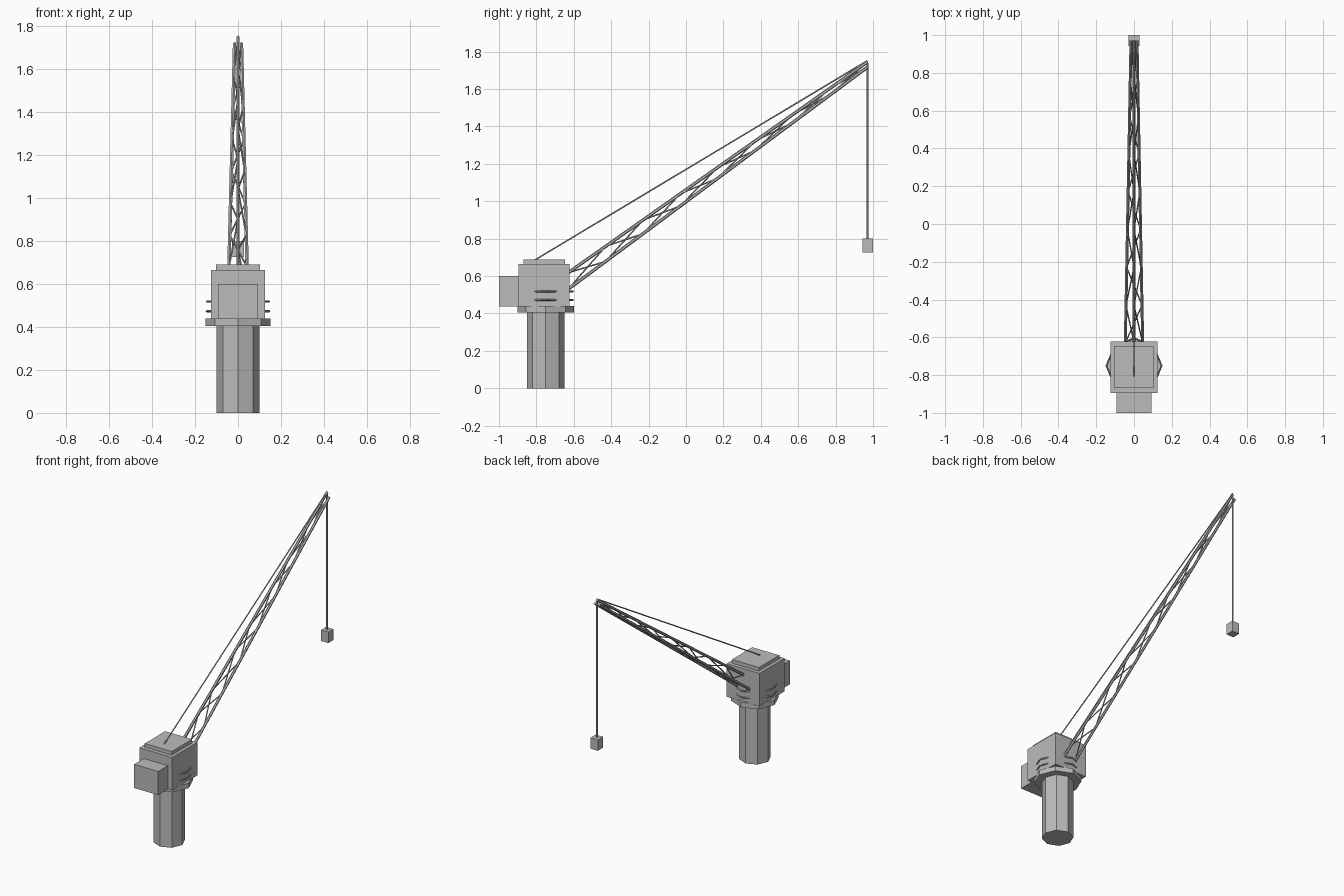
import bpy
from math import pi
from mathutils import Vector

old = bpy.data.objects.get("Cube")
if old:
    bpy.data.objects.remove(old, do_unlink=True)

# Single grey paint
grey = bpy.data.materials.new("crane_grey")
grey.use_nodes = True
paint = (0.5, 0.5, 0.5, 1)
grey.diffuse_color = paint
grey.node_tree.nodes["Principled BSDF"].inputs["Base Color"].default_value = paint

BASE_Y = -0.75


def finish(name):
    obj = bpy.context.object
    obj.name = name
    obj.data.materials.append(grey)
    return obj


def box(name, lo, hi):
    lo, hi = Vector(lo), Vector(hi)
    bpy.ops.mesh.primitive_cube_add(size=1, location=(lo + hi) / 2)
    bpy.context.object.scale = hi - lo
    return finish(name)


def tube(name, a, b, radius, sides=6):
    a, b = Vector(a), Vector(b)
    d = b - a
    bpy.ops.mesh.primitive_cylinder_add(
        vertices=sides, radius=radius, depth=d.length, location=(a + b) / 2,
        rotation=d.to_track_quat("Z", "Y").to_euler())
    return finish(name)


# Pedestal and slewing collar
for name, r, z0, z1 in (("pedestal", 0.1, 0, 0.41), ("slewing_collar", 0.15, 0.405, 0.44)):
    bpy.ops.mesh.primitive_cylinder_add(
        vertices=8, radius=r, depth=z1 - z0, location=(0, BASE_Y, (z0 + z1) / 2))
    finish(name)

# Thin octagonal rails poking out around the cab
for i, z in enumerate((0.473, 0.518)):
    bpy.ops.mesh.primitive_torus_add(
        major_segments=8, minor_segments=4, major_radius=0.146, minor_radius=0.005,
        location=(0, BASE_Y, z))
    finish(f"rail_ring_{i + 1}")

# Machinery house, roof plate and counterweight
box("machinery_house", (-0.125, -0.895, 0.437), (0.125, -0.622, 0.665))
box("roof_plate", (-0.103, -0.868, 0.66), (0.103, -0.647, 0.69))
box("counterweight", (-0.092, -1, 0.437), (0.092, -0.89, 0.6))

# Boom: triangular truss of three tapering chords
CHORDS = {
    "top": (Vector((0, -0.63, 0.618)), Vector((0, 0.97, 1.745))),
    "left": (Vector((0.046, -0.63, 0.53)), Vector((0.016, 0.97, 1.717))),
    "right": (Vector((-0.046, -0.63, 0.53)), Vector((-0.016, 0.97, 1.717))),
}
for side, (a, b) in CHORDS.items():
    tube(f"boom_chord_{side}", a, b, 0.009)

# Zigzag lacing on each face of the truss
BAYS = 8
for first, second in (("left", "top"), ("top", "right"), ("right", "left")):
    for i in range(BAYS):
        pair = (first, second) if i % 2 == 0 else (second, first)
        a = CHORDS[pair[0]][0].lerp(CHORDS[pair[0]][1], i / BAYS)
        b = CHORDS[pair[1]][0].lerp(CHORDS[pair[1]][1], (i + 1) / BAYS)
        tube(f"brace_{first}_{second}_{i + 1}", a, b, 0.004)

# Stay cable, hoist rope and hook block
tube("stay_cable", (0, -0.81, 0.685), (0, 0.97, 1.752), 0.004)
tube("hoist_rope", (0, 0.97, 0.79), (0, 0.97, 1.74), 0.006)
box("hook_block", (-0.028, 0.943, 0.725), (0.028, 1, 0.8))
